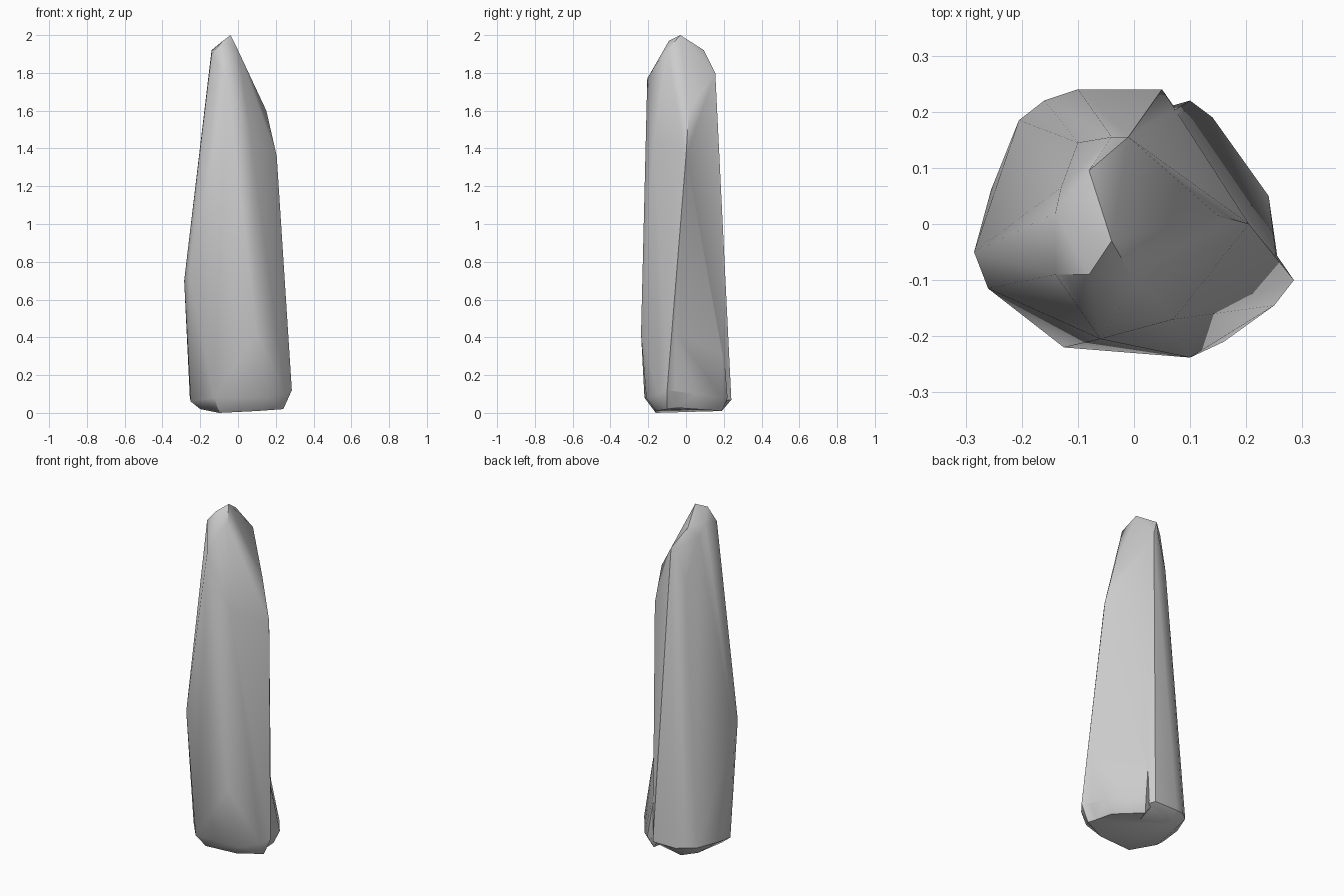
import bpy, bmesh
from math import radians

if "Cube" in bpy.data.objects:
    bpy.data.objects.remove(bpy.data.objects["Cube"])


def hull_object(name, points):
    """Wrap a point cloud in a faceted skin."""
    bm = bmesh.new()
    for p in points:
        bm.verts.new(p)
    hull = bmesh.ops.convex_hull(bm, input=bm.verts[:])
    inner = {v for v in hull["geom_interior"] + hull["geom_unused"]
             if isinstance(v, bmesh.types.BMVert)}
    bmesh.ops.delete(bm, geom=list(inner), context='VERTS')
    bmesh.ops.recalc_face_normals(bm, faces=bm.faces[:])
    mesh = bpy.data.meshes.new(name)
    bm.to_mesh(mesh)
    bm.free()
    obj = bpy.data.objects.new(name, mesh)
    bpy.context.collection.objects.link(obj)
    return obj


# Corner points of the weathered stone, from foot to tip
foot = [(-.20, -.05, .02), (-.10, -.16, 0), (.10, -.16, .01), (.24, -.10, .02),
        (-.10, .19, .01), (-.17, .13, .02)]
skirt = [(-.25, -.06, .06), (-.255, .06, .08), (-.205, .185, .08), (-.16, .22, .08),
         (-.10, .24, .07), (.05, .24, .07), (.285, -.10, .12), (.25, -.145, .10),
         (.16, -.21, .08), (-.125, -.22, .08)]
waist = [(-.285, -.05, .70), (-.26, -.115, .74), (.10, -.238, .42)]
shoulder = [(.205, 0, 1.36), (.15, .015, 1.60), (.07, -.17, 1.44), (-.06, -.205, 1.77),
            (-.04, .155, 1.80), (-.01, .155, 1.80), (-.10, .145, 1.6)]
tip = [(-.02, -.14, 1.87), (.0, -.10, 1.92), (-.14, -.09, 1.90), (-.14, .02, 1.92),
       (-.13, .065, 1.87), (-.08, .095, 1.92), (-.08, -.09, 1.97), (-.04, -.03, 2.0)]
stone = hull_object("standing_stone", foot + skirt + waist + shoulder + tip)

# Flared toe at the back right corner of the foot, merged into the stone
toe = hull_object("flared_toe", [
    (.24, .05, .10), (.14, .19, .08), (.10, .22, .08), (.20, .05, .02), (.08, .19, .01),
    (.255, -.07, .45), (.05, .19, .45), (.26, -.09, .12), (.22, -.09, .03),
    (.03, .20, .08), (0, 0, .03), (0, 0, .4)])
toe.hide_render = True
union = stone.modifiers.new("merge_toe", 'BOOLEAN')
union.operation = 'UNION'
union.solver = 'EXACT'
union.object = toe
bpy.context.view_layer.objects.active = stone
stone.select_set(True)
bpy.ops.object.modifier_apply(modifier="merge_toe")
bpy.data.objects.remove(toe)

# Soft shading with crisp main ridges
bpy.ops.object.shade_smooth_by_angle(angle=radians(38))
